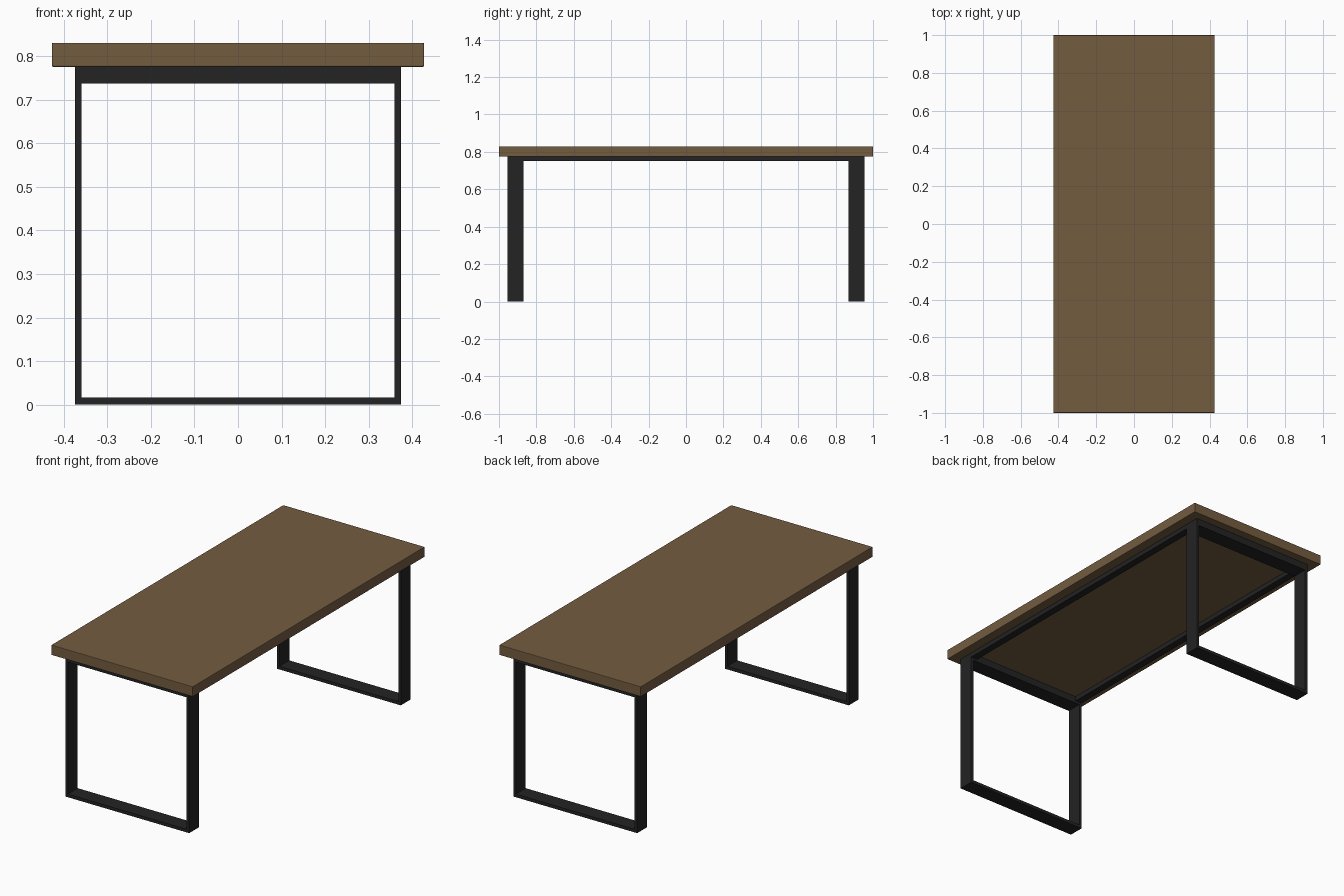
import bpy, bmesh
from mathutils import Vector

if "Cube" in bpy.data.objects:
    bpy.data.objects.remove(bpy.data.objects["Cube"])


def material(name, rgb):
    m = bpy.data.materials.new(name)
    m.diffuse_color = (*rgb, 1)
    m.use_nodes = True
    m.node_tree.nodes["Principled BSDF"].inputs["Base Color"].default_value = m.diffuse_color
    return m


wood = material("brown wood", (0.174, 0.107, 0.051))
steel = material("black steel", (0.017, 0.017, 0.017))


def box(name, lo, hi, mat, bevel=0.0):
    lo, hi = Vector(lo), Vector(hi)
    bm = bmesh.new()
    bmesh.ops.create_cube(bm, size=1)
    for v in bm.verts:
        v.co = Vector([(lo[i] + hi[i]) / 2 + v.co[i] * (hi[i] - lo[i]) for i in range(3)])
    if bevel:
        bmesh.ops.bevel(bm, geom=bm.edges[:], offset=bevel, segments=2,
                        profile=0.5, affect='EDGES')
    me = bpy.data.meshes.new(name)
    bm.to_mesh(me)
    bm.free()
    me.materials.append(mat)
    ob = bpy.data.objects.new(name, me)
    bpy.context.collection.objects.link(ob)
    return ob


def leg_frame(name, y0, y1):
    # Flat-bar loop: outer rectangle with a rectangular opening
    X, T, B, H, U = 0.374, 0.015, 0.017, 0.775, 0.737
    outer = [(-X, 0), (X, 0), (X, H), (-X, H)]
    inner = [(-X + T, B), (X - T, B), (X - T, U), (-X + T, U)]
    bm = bmesh.new()
    rings = [[bm.verts.new((x, y, z)) for x, z in loop]
             for loop, y in ((outer, y0), (inner, y0), (inner, y1), (outer, y1))]
    for a, b in zip(rings, rings[1:] + rings[:1]):
        for i in range(4):
            j = (i + 1) % 4
            bm.faces.new((a[i], a[j], b[j], b[i]))
    bmesh.ops.recalc_face_normals(bm, faces=bm.faces[:])
    me = bpy.data.meshes.new(name)
    bm.to_mesh(me)
    bm.free()
    me.materials.append(steel)
    bpy.context.collection.objects.link(bpy.data.objects.new(name, me))


# Table top
box("table_top", (-0.427, -1, 0.775), (0.427, 1, 0.83), wood, bevel=0.003)

# Leg loops at both ends
leg_frame("front_leg_frame", -0.955, -0.87)
leg_frame("back_leg_frame", 0.87, 0.955)

# Long rails under the top
for side, s in (("left", -1), ("right", 1)):
    xs = sorted((s * 0.334, s * 0.374))
    box(side + "_rail", (xs[0], -0.87, 0.75), (xs[1], 0.87, 0.775), steel)
